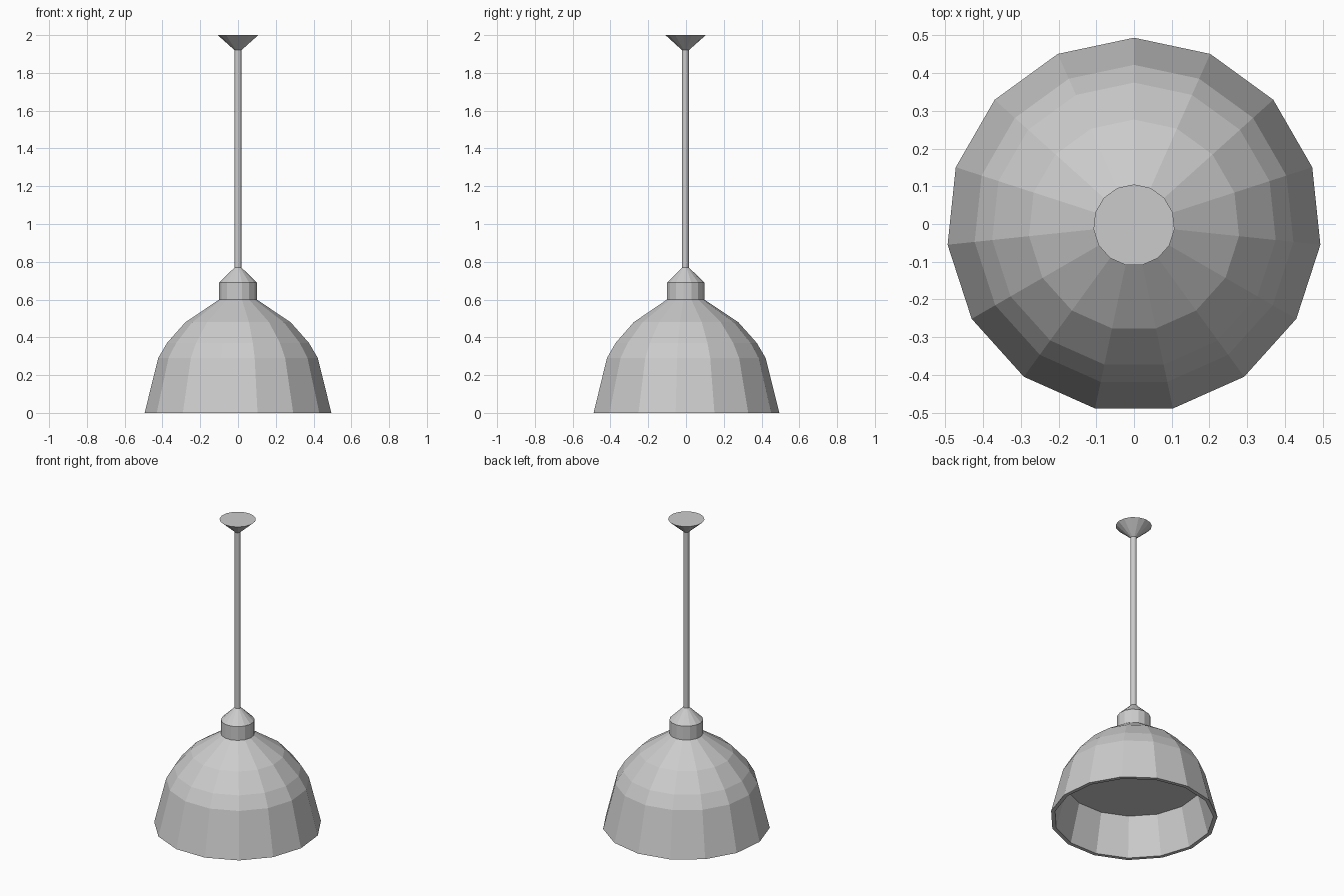
import bpy, bmesh
from math import sin, cos, pi

if "Cube" in bpy.data.objects:
    bpy.data.objects.remove(bpy.data.objects["Cube"])

SIDES = 15
Y0 = -0.003  # odd-sided rings, shifted so the lamp's bounds are centred


def lathe(name, profile):
    """Spin a (radius, z) profile into a faceted solid, capping both ends."""
    bm = bmesh.new()
    rings = []
    for r, z in profile:
        angles = [pi / 2 + 2 * pi * i / SIDES for i in range(SIDES)]
        rings.append([bm.verts.new((r * cos(a), Y0 + r * sin(a), z)) for a in angles])
    for low, high in zip(rings, rings[1:]):
        for i in range(SIDES):
            j = (i + 1) % SIDES
            bm.faces.new((low[i], low[j], high[j], high[i]))
    bm.faces.new(rings[0])
    bm.faces.new(rings[-1])
    bmesh.ops.recalc_face_normals(bm, faces=bm.faces)
    mesh = bpy.data.meshes.new(name)
    bm.to_mesh(mesh)
    bm.free()
    obj = bpy.data.objects.new(name, mesh)
    bpy.context.collection.objects.link(obj)
    return obj


# Dome shade: recessed inner ceiling, inner wall, rim, then the outer dome
lathe("shade", [(0.41, 0.25), (0.473, 0), (0.497, 0), (0.425, 0.29),
                (0.378, 0.37), (0.28, 0.48), (0.1, 0.6)])

# Collar with tapered top
lathe("collar", [(0.1, 0.6), (0.1, 0.69), (0.018, 0.77)])

# Hanging rod
lathe("rod", [(0.018, 0.77), (0.018, 1.92)])

# Ceiling mount
lathe("ceiling_mount", [(0.018, 1.92), (0.108, 2.0)])
